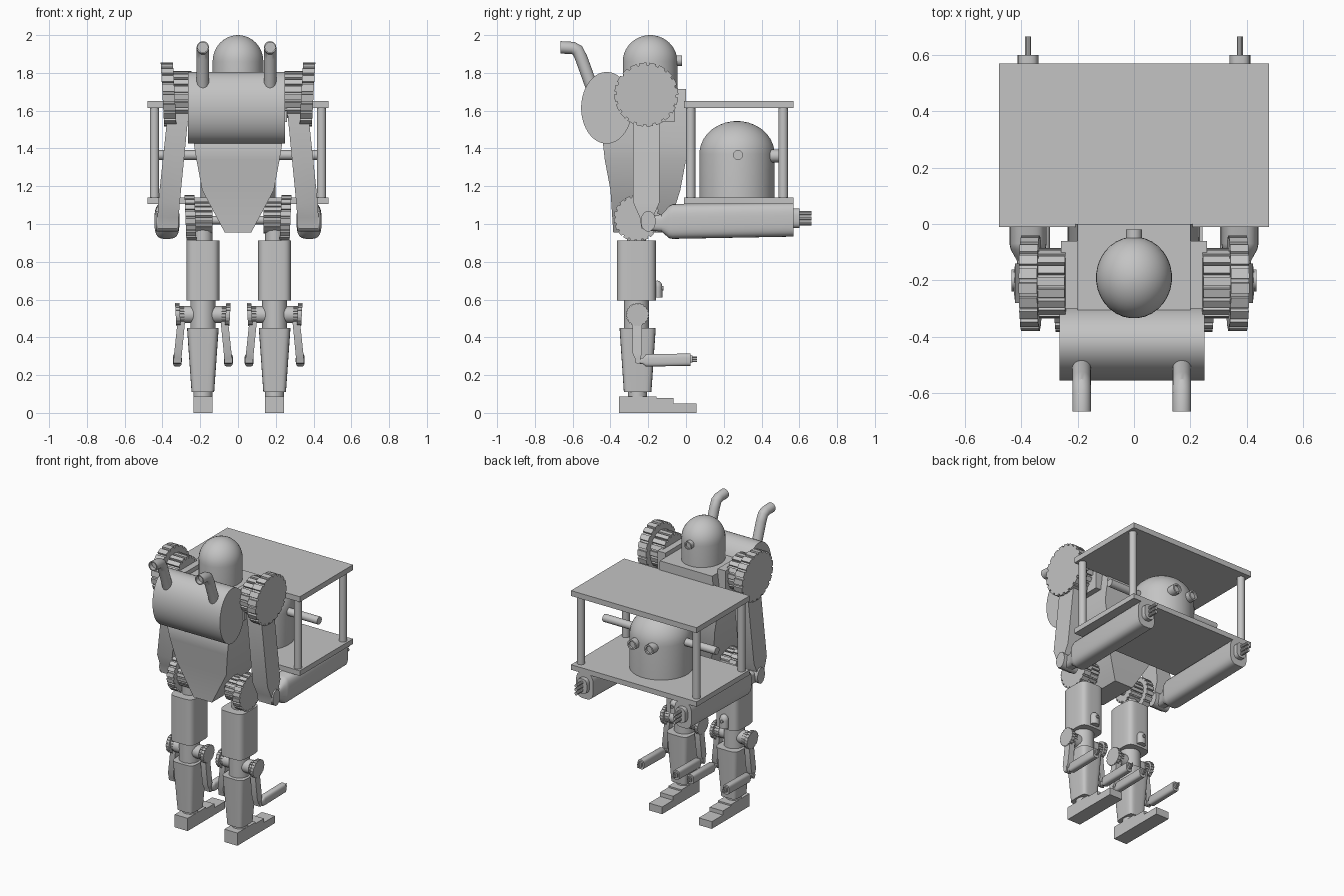
import bpy, bmesh
from math import sin, cos, pi, copysign
from mathutils import Vector, Matrix

cube = bpy.data.objects.get("Cube")
if cube:
    bpy.data.objects.remove(cube, do_unlink=True)

grey = bpy.data.materials.new("light_grey")
grey.use_nodes = True
colour = (0.55, 0.55, 0.55, 1)
grey.diffuse_color = colour
grey.node_tree.nodes["Principled BSDF"].inputs["Base Color"].default_value = colour


def loft(name, rings, place=None):
    """Skin a list of equal rings and cap both ends; place is an optional matrix."""
    bm = bmesh.new()
    rows = [[bm.verts.new(p) for p in r] for r in rings]
    n = len(rows[0])
    for a, b in zip(rows, rows[1:]):
        for i in range(n):
            j = (i + 1) % n
            bm.faces.new((a[i], a[j], b[j], b[i]))
    bm.faces.new(rows[0])
    bm.faces.new(rows[-1])
    if place:
        bm.transform(place)
    bmesh.ops.recalc_face_normals(bm, faces=bm.faces)
    for f in bm.faces:
        f.smooth = True
    for e in bm.edges:
        e.smooth = e.calc_face_angle(0) < 0.55
    mesh = bpy.data.meshes.new(name)
    bm.to_mesh(mesh)
    bm.free()
    mesh.materials.append(grey)
    ob = bpy.data.objects.new(name, mesh)
    bpy.context.collection.objects.link(ob)
    return ob


def turn(axis, c, a, b):
    """Put a cross-section offset (a, b) around centre c, square to an axis."""
    off = {"x": (0, a, b), "y": (a, 0, b), "z": (a, b, 0)}[axis]
    return Vector(c) + Vector(off)


def ring(axis, c, ra, rb=None, n=32, p=2):
    """Ellipse, or a rounded box when p is above 2."""
    rb = rb or ra
    pts = []
    for i in range(n):
        t = 2 * pi * (i + 0.5) / n
        u, v = cos(t), sin(t)
        pts.append(turn(axis, c, ra * copysign(abs(u) ** (2 / p), u),
                        rb * copysign(abs(v) ** (2 / p), v)))
    return pts


def rod(name, axis, a, b, r, rb=None, n=32, p=2, place=None):
    return loft(name, [ring(axis, a, r, rb, n, p), ring(axis, b, r, rb, n, p)], place)


def rect(z, hx, y0, y1, x=0):
    return [(x - hx, y0, z), (x + hx, y0, z), (x + hx, y1, z), (x - hx, y1, z)]


def box(name, x, hx, y0, y1, z0, z1, place=None):
    return loft(name, [rect(z0, hx, y0, y1, x), rect(z1, hx, y0, y1, x)], place)


def gear(name, x0, x1, y, z, r, teeth, depth, lean=0, place=None):
    """Toothed wheel along x; lean shifts x with height."""
    rings = []
    for x in (x0, x1):
        pts = []
        for k in range(teeth):
            for step, rad in ((0, r), (0.68, r), (0.72, r - depth), (0.96, r - depth)):
                t = 2 * pi * (k + step) / teeth
                pts.append((x + lean * rad * sin(t), y + rad * cos(t), z + rad * sin(t)))
        rings.append(pts)
    return loft(name, rings, place)


def dome(name, x, y, rx, ry, z0, z1, z2):
    """Upright cylinder from z0 to z1 with a round cap reaching z2."""
    rings = [ring("z", (x, y, z0), rx, ry)]
    for i in range(11):
        t = pi / 2 * min(i / 10, 0.98)
        rings.append(ring("z", (x, y, z1 + (z2 - z1) * sin(t)), rx * cos(t), ry * cos(t)))
    return loft(name, rings)


def eye(name, x, y0, y1, z, r):
    """Short tube with a recessed lens, looking towards +y."""
    loft(name, [ring("y", (x, y, z), q, n=20) for y, q in
                ((y0, r), (y1, r), (y1, r * 0.7), (y1 - r * 0.4, r * 0.7))])


def arm(prefix, origin, scale, s):
    """Shoulder gears, upper arm, forearm and fingers about a shoulder axis."""
    m = Matrix.Translation(origin) @ Matrix.Scale(scale, 4)
    X = lambda v: s * v
    gear(prefix + "inner_gear", X(0.24), X(0.35), 0, 0, 0.125, 18, 0.016, X(0.055), m)
    gear(prefix + "outer_gear", X(0.335), X(0.4), 0, 0, 0.17, 20, 0.012, X(0.055), m)
    loft(prefix + "upper_arm",
         [rect(z, hx, -hy, hy, X(x)) for z, x, hx, hy in
          ((-0.08, 0.315, 0.055, 0.07), (-0.57, 0.365, 0.057, 0.07),
           (-0.65, 0.37, 0.056, 0.035), (-0.71, 0.373, 0.05, 0.025))], m)
    # elbow joint and tapered start of the forearm
    rod(prefix + "elbow", "x", (X(0.315), 0.01, -0.67), (X(0.435), 0.01, -0.67),
        0.04, 0.055, n=16, place=m)
    loft(prefix + "forearm",
         [ring("y", (X(0.376), y, z), rx, rz, p=3.2) for y, z, rx, rz in
          ((0.01, -0.68, 0.035, 0.04), (0.08, -0.68, 0.04, 0.045),
           (0.12, -0.675, 0.062, 0.085), (0.14, -0.672, 0.066, 0.092),
           (0.78, -0.662, 0.066, 0.09))], m)
    rod(prefix + "wrist", "y", (X(0.376), 0.77, -0.655), (X(0.376), 0.81, -0.655),
        0.038, 0.052, n=20, p=3, place=m)
    for i, z in enumerate((-0.682, -0.655, -0.628)):
        rod(prefix + "finger_%d" % i, "y", (X(0.376), 0.8, z), (X(0.376), 0.875, z),
            0.011, n=10, place=m)


# torso, rear boiler and head
loft("torso", [rect(1.715, 0.2, -0.31, 0), rect(1.43, 0.235, -0.44, 0),
               rect(1.34, 0.22, -0.43, 0), rect(1.18, 0.19, -0.4, -0.03),
               rect(0.955, 0.07, -0.385, -0.1)])
rod("boiler", "x", (-0.265, -0.42, 1.615), (0.25, -0.42, 1.615), 0.135, 0.19, n=48)
dome("head", 0, -0.19, 0.135, 0.145, 1.7, 1.86, 2.0)
eye("head_eye", 0, -0.08, -0.02, 1.865, 0.028)

# carried platform with its domed passenger
box("tray_floor", 0, 0.48, -0.01, 0.57, 1.105, 1.14)
box("tray_roof", 0, 0.48, -0.01, 0.57, 1.615, 1.652)
dome("passenger", 0, 0.27, 0.2, 0.2, 1.14, 1.37, 1.545)
rod("passenger_crossbar", "x", (-0.43, 0.275, 1.365), (0.43, 0.275, 1.365), 0.026, n=20)
rod("hip_axle", "x", (-0.26, -0.26, 1.02), (0.26, -0.26, 1.02), 0.022, n=16)

for s, side in ((1, "left_"), (-1, "right_")):
    # exhaust pipe with an open, bent end
    x = s * 0.178 - 0.008
    path = [(-0.49, 1.7, 0.3), (-0.555, 1.88, 0.35), (-0.575, 1.92, 0.75),
            (-0.6, 1.932, 1.3), (-0.665, 1.935, 1.57)]
    rings = []
    for y, z, t in path:
        rings.append([(x + 0.033 * cos(a), y + 0.033 * sin(a) * cos(t),
                       z + 0.033 * sin(a) * sin(t))
                      for a in [2 * pi * i / 20 for i in range(20)]])
    end = Vector((x, -0.665, 1.935))
    rim = [end + (Vector(p) - end) * 0.8 for p in rings[-1]]
    rings += [rim, [p + Vector((0, 0.03, 0)) for p in rim]]
    loft(side + "exhaust_pipe", rings)

    # shoulder mount and arm
    box(side + "shoulder_mount", s * 0.23, 0.03, -0.3, -0.06, 1.54, 1.745)
    arm(side, (0, -0.21, 1.685), 1, s)

    # platform posts and passenger eye
    for y, where in ((0.025, "inner_post"), (0.515, "outer_post")):
        rod(side + where, "z", (s * 0.442, y, 1.13), (s * 0.442, y, 1.62), 0.025, n=20)
    eye(side + "passenger_eye", s * 0.065, 0.42, 0.5, 1.36, 0.034)

    # hip gears
    gear(side + "hip_outer_gear", s * 0.225, s * 0.278, -0.26, 1.03, 0.123, 20, 0.01, s * 0.04)
    gear(side + "hip_inner_gear", s * 0.135, s * 0.23, -0.26, 1.035, 0.085, 18, 0.012)

    # leg
    x, y = s * 0.19 + 0.004, -0.262
    rod(side + "hip_neck", "z", (x, y, 0.9), (x, y, 1.0), 0.05)
    rod(side + "thigh", "z", (x, y, 0.595), (x, y, 0.912), 0.088, 0.104, p=4.5, n=40)
    rod(side + "knee_neck", "z", (x, y, 0.44), (x, y, 0.6), 0.066)
    rod(side + "knee_axle", "x", (x - 0.1, y, 0.52), (x + 0.1, y, 0.52), 0.045, n=24)
    loft(side + "shin", [ring("z", (x, -0.256, z), a, b, 40, 5) for z, a, b in
                         ((0.45, 0.084, 0.096), (0.11, 0.06, 0.073))])
    rod(side + "ankle", "z", (x, -0.256, 0.08), (x, -0.256, 0.12), 0.05)
    for k, (y0, y1, top) in enumerate(((-0.355, -0.155, 0.088), (-0.155, -0.065, 0.078),
                                       (-0.065, 0.055, 0.05))):
        box(side + "foot_block_%d" % k, x, 0.05, y0, y1, 0, top)

    # small domed lamp on the thigh
    dome(side + "thigh_lamp", x, -0.152, 0.03, 0.027, 0.61, 0.665, 0.7)
    eye(side + "thigh_lamp_eye", x, -0.14, -0.118, 0.66, 0.011)

    # pair of small arms on the knee
    for k, tag in ((1, "knee_arm_a_"), (-1, "knee_arm_b_")):
        arm(side + tag, (x, -0.257, 0.52), 0.36, k)
